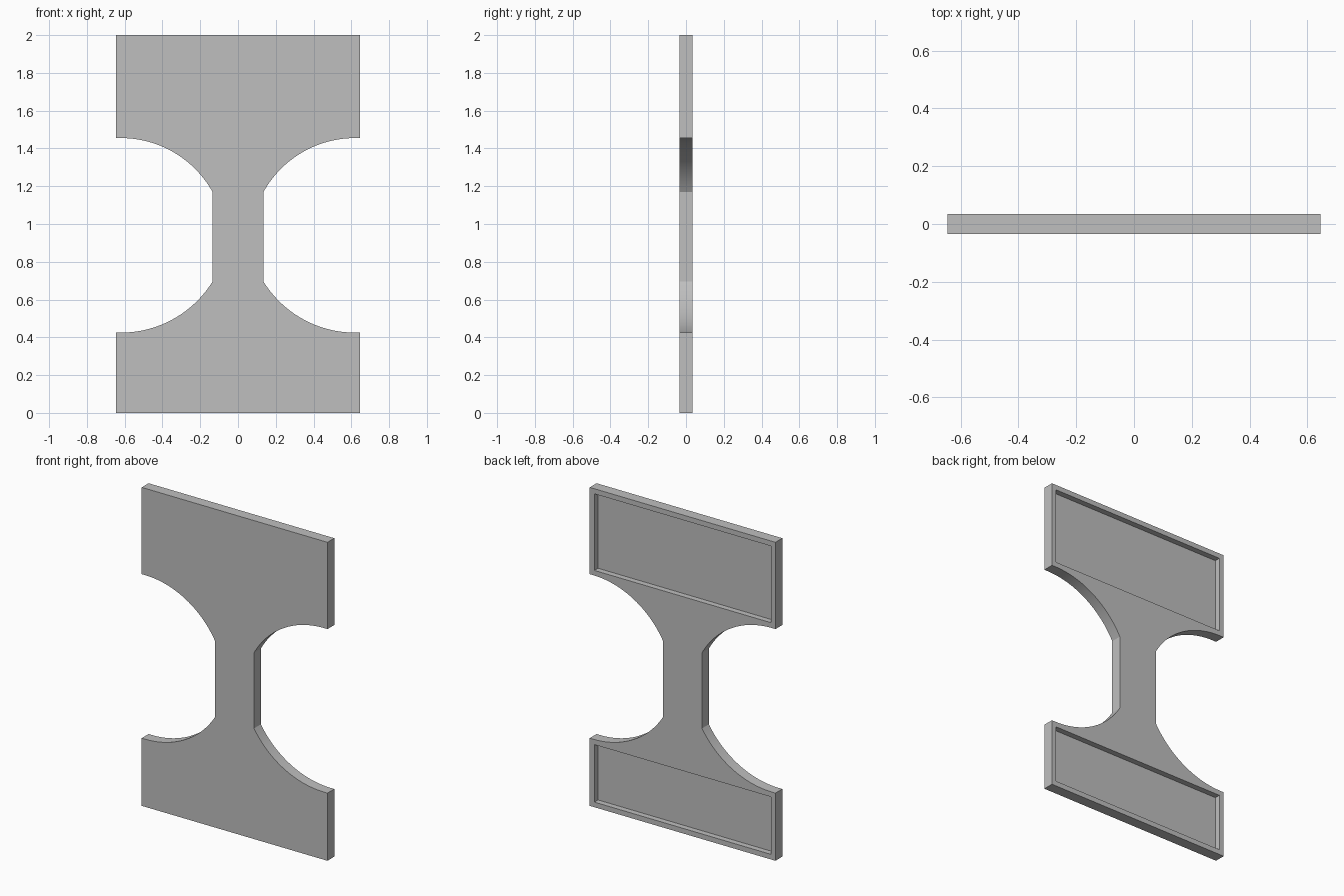
import bpy, bmesh, math
from mathutils import Vector

cube = bpy.data.objects.get("Cube")
if cube:
    bpy.data.objects.remove(cube, do_unlink=True)

HALF_W, HALF_T, HALF_NECK = 0.645, 0.034, 0.135
TOP, MARGIN, DEPTH = 2.0, 0.032, 0.036
UPPER_EDGE, UPPER_NECK = 1.455, 1.17
LOWER_EDGE, LOWER_NECK = 0.425, 0.695
ARC_X = 0.62      # where each curved shoulder runs level

grey = bpy.data.materials.new("plain grey")
grey.use_nodes = True
grey.diffuse_color = (0.52, 0.52, 0.52, 1)
grey.node_tree.nodes["Principled BSDF"].inputs["Base Color"].default_value = grey.diffuse_color


def shoulder(edge_z, neck_z, steps=28):
    """Circular arc from the level outer end in to the neck."""
    dx, dz = ARC_X - HALF_NECK, neck_z - edge_z
    radius = (dx * dx + dz * dz) / (2 * abs(dz))
    sweep = math.asin(dx / radius)
    side = math.copysign(1, dz)
    angles = [sweep * i / steps for i in range(steps + 1)]
    return [(ARC_X - radius * math.sin(a),
             edge_z + side * radius * (1 - math.cos(a))) for a in angles]


def add_object(name, bm):
    bmesh.ops.recalc_face_normals(bm, faces=bm.faces)
    mesh = bpy.data.meshes.new(name)
    bm.to_mesh(mesh)
    bm.free()
    mesh.materials.append(grey)
    obj = bpy.data.objects.new(name, mesh)
    bpy.context.collection.objects.link(obj)
    return obj


# Plate: half outline, mirrored and extruded through its thickness
half = [(HALF_W, 0), (HALF_W, LOWER_EDGE)]
half += shoulder(LOWER_EDGE, LOWER_NECK)
half += reversed(shoulder(UPPER_EDGE, UPPER_NECK))
half += [(HALF_W, UPPER_EDGE), (HALF_W, TOP)]
outline = half + [(-x, z) for x, z in reversed(half)]

bm = bmesh.new()
face = bm.faces.new([bm.verts.new((x, -HALF_T, z)) for x, z in outline])
extruded = bmesh.ops.extrude_face_region(bm, geom=[face], use_keep_orig=True)
bmesh.ops.translate(bm, vec=(0, 2 * HALF_T, 0),
                    verts=[v for v in extruded["geom"] if isinstance(v, bmesh.types.BMVert)])
plate = add_object("plate", bm)

# Rectangular pockets sunk into the back of both wide ends
for name, low, high in (("lower_pocket", 0, LOWER_EDGE), ("upper_pocket", UPPER_EDGE, TOP)):
    bm = bmesh.new()
    bmesh.ops.create_cube(bm, size=1)
    bmesh.ops.scale(bm, verts=bm.verts,
                    vec=(2 * (HALF_W - MARGIN), 2 * DEPTH, high - low - 2 * MARGIN))
    bmesh.ops.translate(bm, verts=bm.verts, vec=Vector((0, HALF_T, (low + high) / 2)))
    cutter = add_object(name + "_cutter", bm)
    cutter.hide_render = True
    cut = plate.modifiers.new(name, "BOOLEAN")
    cut.operation = "DIFFERENCE"
    cut.solver = "EXACT"
    cut.object = cutter
    bpy.context.view_layer.objects.active = plate
    bpy.ops.object.modifier_apply(modifier=cut.name)
    bpy.data.objects.remove(cutter, do_unlink=True)

# Smooth shoulders, crisp edges
bpy.ops.object.select_all(action="DESELECT")
plate.select_set(True)
bpy.context.view_layer.objects.active = plate
bpy.ops.object.shade_smooth_by_angle(angle=math.radians(25))
